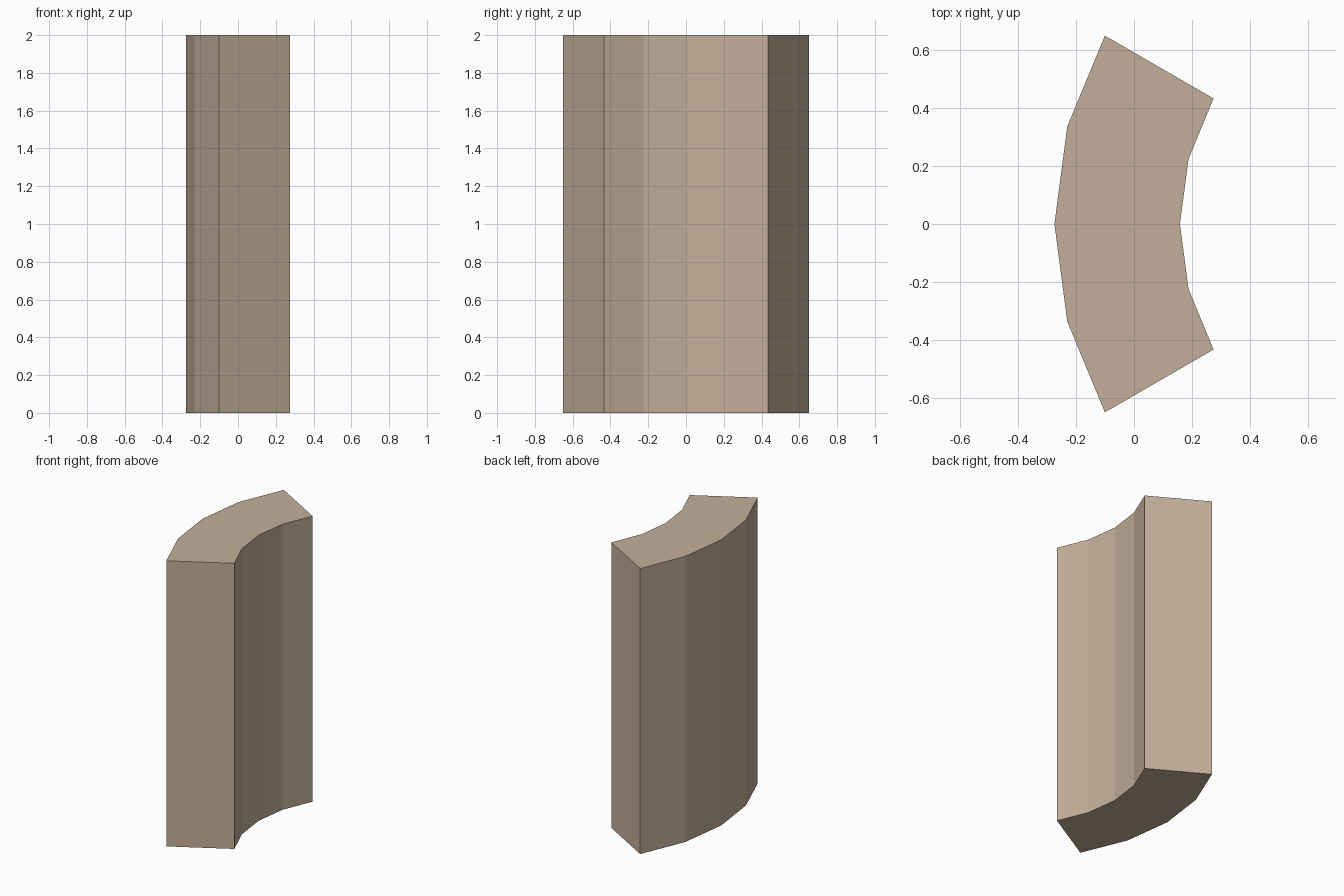
import bpy, bmesh
from math import sin, cos, radians

if "Cube" in bpy.data.objects:
    bpy.data.objects.remove(bpy.data.objects["Cube"])

OUTER, INNER, HEIGHT = 1.3, 0.8667, 2.0
HALF_ANGLE, STEP = 30, 15
CENTRE_X = (OUTER + INNER * cos(radians(HALF_ANGLE))) / 2


def arc(radius, angles):
    return [(CENTRE_X - radius * cos(radians(a)), radius * sin(radians(a)), 0) for a in angles]


# Curved wall footprint: outer arc, then inner arc back again
angles = list(range(-HALF_ANGLE, HALF_ANGLE + 1, STEP))
outline = arc(OUTER, angles) + arc(INNER, angles[::-1])

# Extrude the footprint to full height
bm = bmesh.new()
base = bm.faces.new([bm.verts.new(p) for p in outline])
top = bmesh.ops.extrude_face_region(bm, geom=[base], use_keep_orig=True)
bmesh.ops.translate(bm, vec=(0, 0, HEIGHT),
                    verts=[g for g in top["geom"] if isinstance(g, bmesh.types.BMVert)])
bmesh.ops.recalc_face_normals(bm, faces=bm.faces)
mesh = bpy.data.meshes.new("curved_wall")
bm.to_mesh(mesh)
bm.free()

wall = bpy.data.objects.new("curved_wall", mesh)
bpy.context.collection.objects.link(wall)

# Tan stone colour
stone = bpy.data.materials.new("tan_stone")
stone.diffuse_color = (0.55, 0.43, 0.32, 1)
stone.use_nodes = True
stone.node_tree.nodes["Principled BSDF"].inputs["Base Color"].default_value = stone.diffuse_color
mesh.materials.append(stone)
